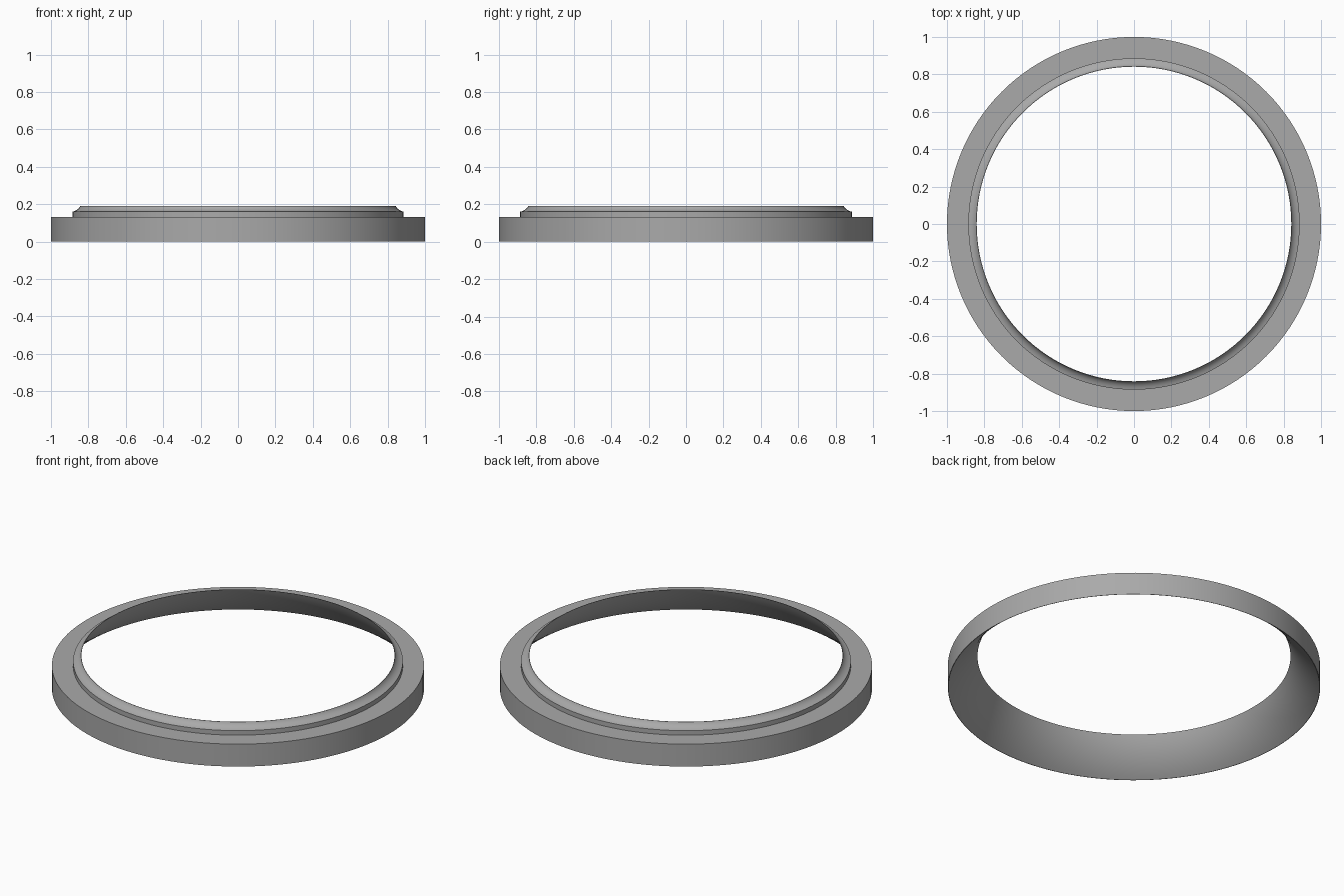
import bpy, bmesh, math

SEGMENTS = 128

cube = bpy.data.objects.get("Cube")
if cube:
    bpy.data.objects.remove(cube, do_unlink=True)

grey = bpy.data.materials.new("plain grey")
grey.use_nodes = True
colour = (0.4, 0.4, 0.4, 1)
grey.diffuse_color = colour
grey.node_tree.nodes["Principled BSDF"].inputs["Base Color"].default_value = colour


def curve(start, control, end, steps):
    """Points of a quadratic curve, both ends included."""
    points = []
    for i in range(steps + 1):
        t = i / steps
        points.append(tuple((1 - t) ** 2 * a + 2 * t * (1 - t) * b + t * t * c
                            for a, b, c in zip(start, control, end)))
    return points


def lathe(name, profile):
    """Turn a closed (radius, height) profile around z."""
    bm = bmesh.new()
    rings = []
    for i in range(SEGMENTS):
        a = 2 * math.pi * i / SEGMENTS
        rings.append([bm.verts.new((r * math.cos(a), r * math.sin(a), z))
                      for r, z in profile])
    for i, ring in enumerate(rings):
        following = rings[(i + 1) % SEGMENTS]
        for j in range(len(profile)):
            k = (j + 1) % len(profile)
            bm.faces.new((ring[j], following[j], following[k], ring[k]))
    bmesh.ops.recalc_face_normals(bm, faces=bm.faces)
    mesh = bpy.data.meshes.new(name)
    bm.to_mesh(mesh)
    bm.free()
    mesh.materials.append(grey)
    obj = bpy.data.objects.new(name, mesh)
    bpy.context.collection.objects.link(obj)
    bpy.ops.object.select_all(action="DESELECT")
    obj.select_set(True)
    bpy.context.view_layer.objects.active = obj
    bpy.ops.object.shade_smooth_by_angle(angle=math.radians(30))


# Outer wall, flat ledge and short collar
profile = [(1, 0), (1, 0.133), (0.886, 0.133), (0.886, 0.16)]
# Hollow cove rising from the collar to the lip
profile += curve((0.886, 0.16), (0.853, 0.168), (0.843, 0.192), 8)[1:]
# Flared inner wall back down to the thin bottom edge
profile += curve((0.841, 0.192), (0.892, 0.08), (0.998, 0), 12)

lathe("flared_ring", profile)
